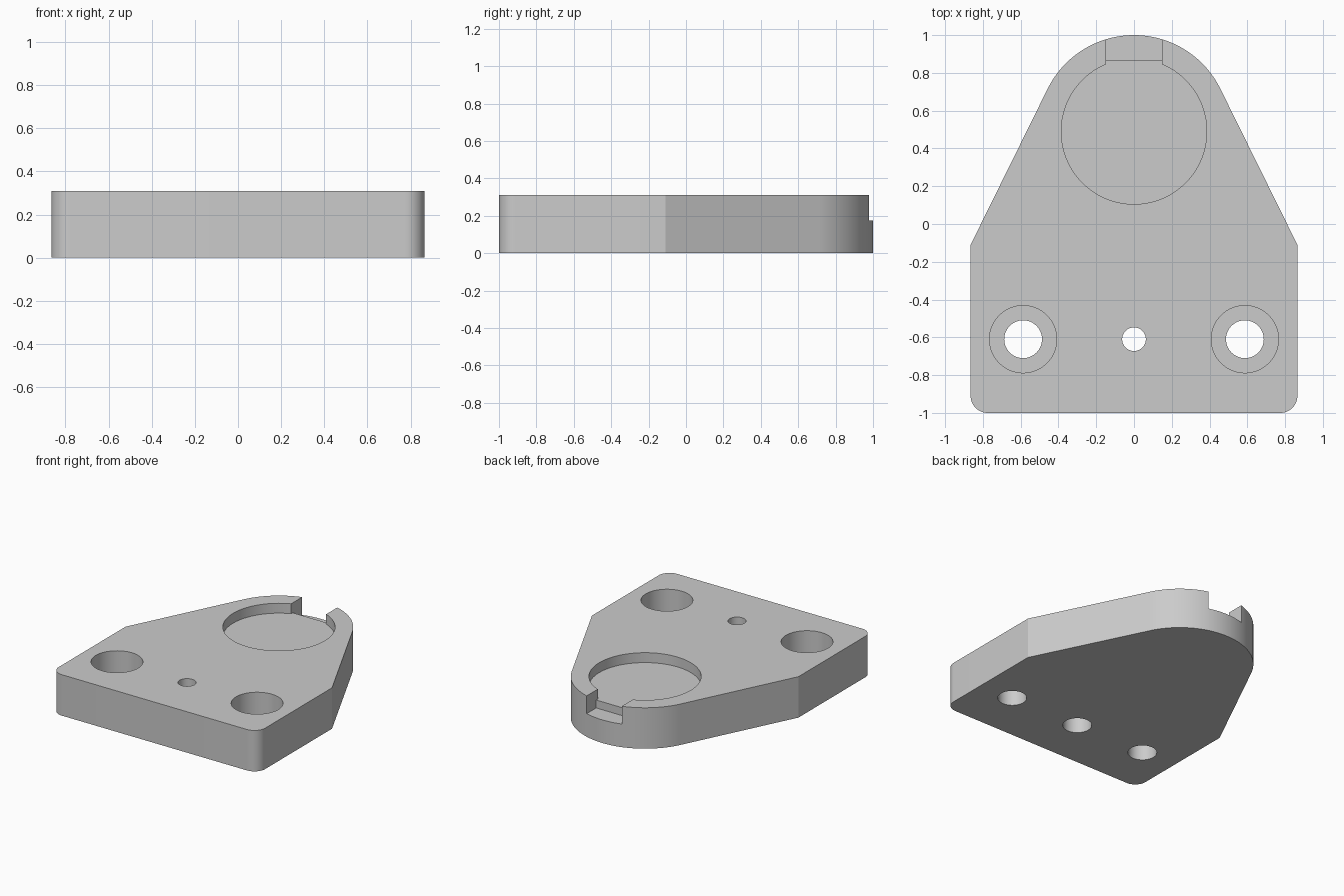
import bpy, bmesh, math

old = bpy.data.objects.get("Cube")
if old:
    bpy.data.objects.remove(old)

THICK = 0.31
FLOOR = 0.235      # round pocket floor
SLOT_FLOOR = 0.175
SLOT_HALF = 0.147
NOSE_Y = 0.49      # centre of the rounded end and the pocket
HOLE_Y = -0.61
OVER = 0.1         # cutter overshoot


def arc(cx, cy, r, start, end, n):
    """Points along an arc, angles in radians."""
    return [(cx + r * math.cos(start + (end - start) * i / n),
             cy + r * math.sin(start + (end - start) * i / n)) for i in range(n + 1)]


def prism(name, outline, z0, z1):
    """Extrude a closed outline from z0 to z1."""
    bm = bmesh.new()
    face = bm.faces.new([bm.verts.new((x, y, z0)) for x, y in outline])
    top = bmesh.ops.extrude_face_region(bm, geom=[face])["geom"]
    bmesh.ops.translate(bm, vec=(0, 0, z1 - z0),
                        verts=[v for v in top if isinstance(v, bmesh.types.BMVert)])
    bmesh.ops.recalc_face_normals(bm, faces=bm.faces)
    mesh = bpy.data.meshes.new(name)
    bm.to_mesh(mesh)
    bm.free()
    obj = bpy.data.objects.new(name, mesh)
    bpy.context.collection.objects.link(obj)
    return obj


def disc(name, x, y, r, z0, z1, n=64):
    return prism(name, arc(x, y, r, 0, math.tau, n)[:-1], z0, z1)


# Plate outline: rounded front corners, straight sides, tapering to a round end
corner, half_w = 0.09, 0.865
tangent = math.radians(25.7)
outline = arc(half_w - corner, -1 + corner, corner, -math.pi / 2, 0, 12)
outline.append((half_w, -0.11))
outline += arc(0, NOSE_Y, 0.51, tangent, math.pi - tangent, 64)
outline.append((-half_w, -0.11))
outline += arc(-half_w + corner, -1 + corner, corner, math.pi, 1.5 * math.pi, 12)
plate = prism("plate", outline, 0, THICK)

# Round pocket with a short neck leading into the slot
top = THICK + OVER
mouth = math.acos(SLOT_HALF / 0.385)
keyhole = arc(0, NOSE_Y, 0.385, math.pi - mouth, math.tau + mouth, 96)
keyhole += [(SLOT_HALF, 0.9), (-SLOT_HALF, 0.9)]
cutters = [prism("pocket_cutter", keyhole, FLOOR, top)]

# Deeper slot opening through the round end
cutters.append(prism("slot_cutter", [(-SLOT_HALF, 0.865), (SLOT_HALF, 0.865),
                                     (SLOT_HALF, 1.1), (-SLOT_HALF, 1.1)], SLOT_FLOOR, top))

# Side holes counterbored from above, centre hole counterbored from below
for side in (-1, 1):
    x = side * 0.587
    cutters.append(disc("counterbore_cutter", x, HOLE_Y, 0.178, 0.12, top))
    cutters.append(disc("hole_cutter", x, HOLE_Y, 0.1, -OVER, 0.2))
cutters.append(disc("centre_hole_cutter", 0, HOLE_Y, 0.0625, 0.1, top))
cutters.append(disc("centre_counterbore_cutter", 0, HOLE_Y, 0.1, -OVER, 0.19))

bpy.ops.object.select_all(action="DESELECT")
plate.select_set(True)
bpy.context.view_layer.objects.active = plate
for cutter in cutters:
    mod = plate.modifiers.new("cut", "BOOLEAN")
    mod.operation = "DIFFERENCE"
    mod.solver = "EXACT"
    mod.object = cutter
    bpy.ops.object.modifier_apply(modifier=mod.name)
    bpy.data.objects.remove(cutter)

# Plain grey finish
grey = bpy.data.materials.new("plain_grey")
grey.use_nodes = True
colour = (0.6, 0.6, 0.6, 1)
grey.diffuse_color = colour
grey.node_tree.nodes["Principled BSDF"].inputs["Base Color"].default_value = colour
plate.data.materials.clear()
plate.data.materials.append(grey)
bpy.ops.object.shade_smooth_by_angle(angle=math.radians(20))
